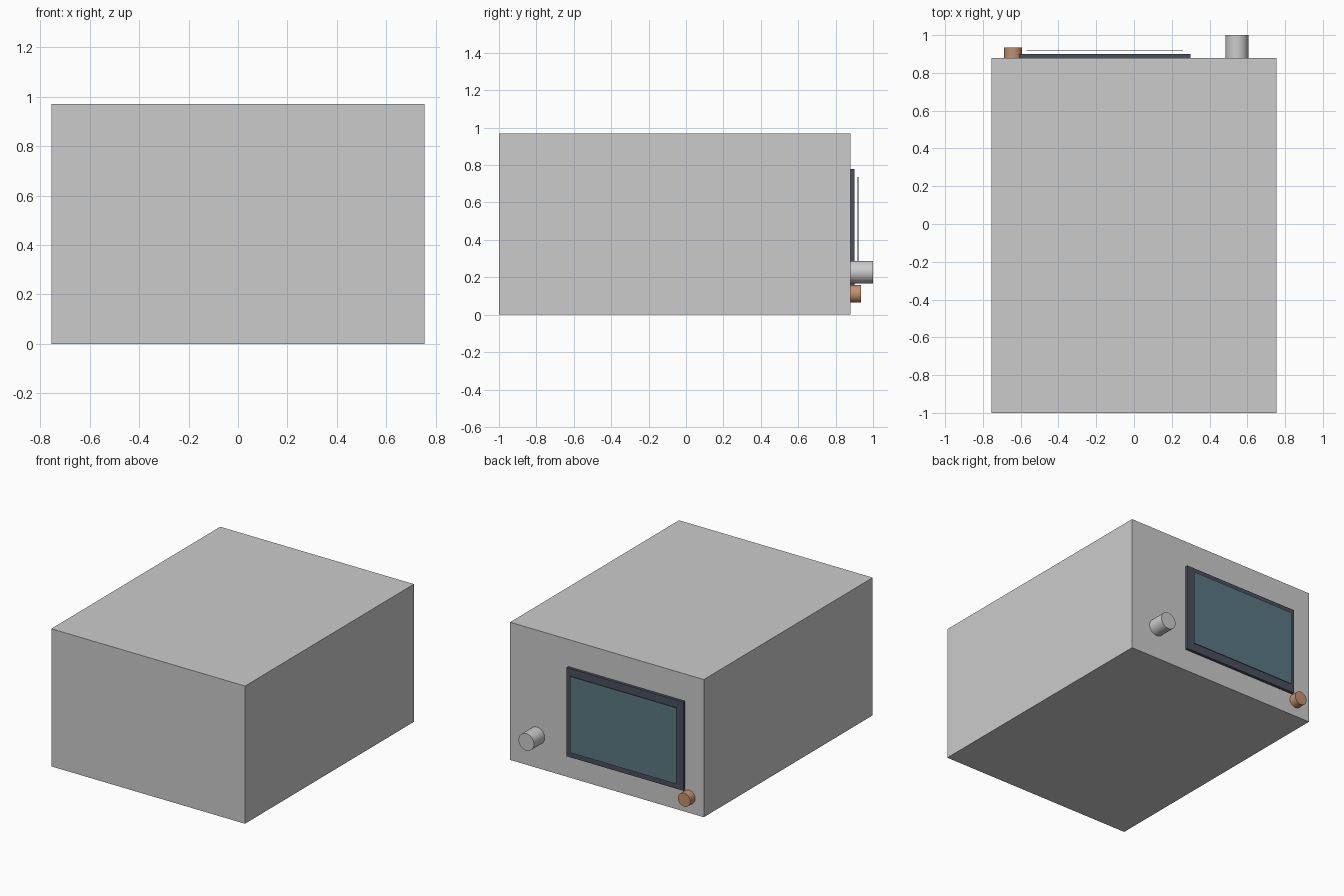
import bpy
import math

if "Cube" in bpy.data.objects:
    bpy.data.objects.remove(bpy.data.objects["Cube"])


def colour(obj, name, rgb):
    mat = bpy.data.materials.new(name)
    mat.diffuse_color = (*rgb, 1)
    mat.use_nodes = True
    mat.node_tree.nodes["Principled BSDF"].inputs["Base Color"].default_value = mat.diffuse_color
    obj.data.materials.append(mat)


def box(name, lo, hi):
    centre = [(a + b) / 2 for a, b in zip(lo, hi)]
    bpy.ops.mesh.primitive_cube_add(size=1, location=centre)
    obj = bpy.context.object
    obj.name = name
    obj.scale = [b - a for a, b in zip(lo, hi)]
    bpy.ops.object.transform_apply(location=False, rotation=False, scale=True)
    return obj


def knob(name, x, z, radius, y0, y1):
    bpy.ops.mesh.primitive_cylinder_add(
        vertices=32, radius=radius, depth=y1 - y0,
        location=(x, (y0 + y1) / 2, z), rotation=(math.pi / 2, 0, 0))
    obj = bpy.context.object
    obj.name = name
    bpy.ops.object.shade_smooth_by_angle()
    return obj


BACK = 0.88  # the panel side of the case

# Plain box case
box("case", (-0.755, -1, 0), (0.755, BACK, 0.97))

# Display bezel with the glass floating just off it
bezel = box("display_bezel", (-0.61, BACK, 0.155), (0.30, 0.90, 0.78))
colour(bezel, "dark_grey", (0.07, 0.08, 0.11))
glass = box("display_glass", (-0.57, 0.918, 0.20), (0.26, 0.922, 0.737))
colour(glass, "teal_glass", (0.10, 0.19, 0.22))

# Large dial and small copper button
knob("dial", 0.545, 0.228, 0.06, BACK, 1.0)
button = knob("copper_button", -0.64, 0.112, 0.048, BACK, 0.935)
colour(button, "copper", (0.55, 0.28, 0.15))
